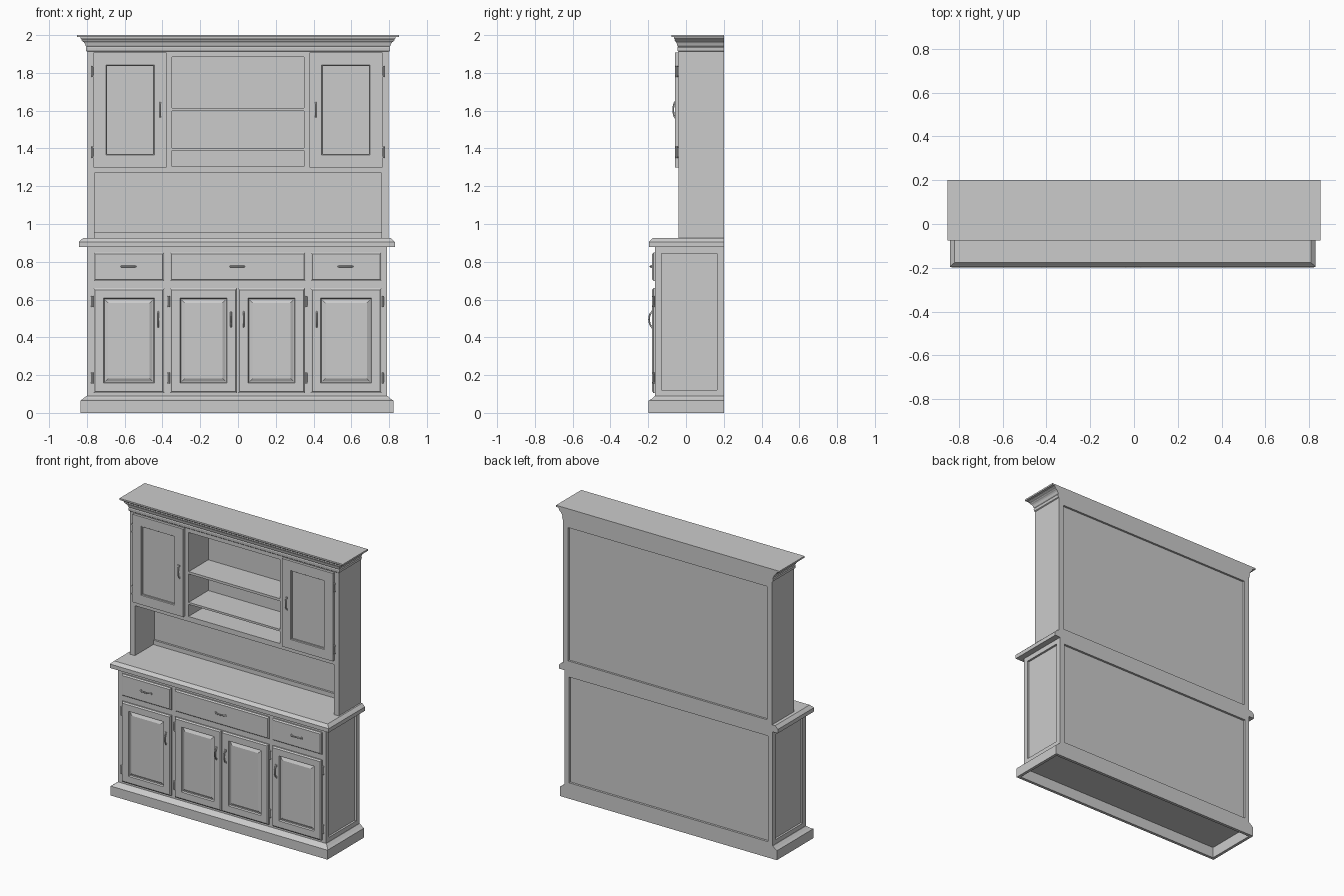
import bpy, bmesh, math
from mathutils import Vector

if "Cube" in bpy.data.objects:
    bpy.data.objects.remove(bpy.data.objects["Cube"])

BACK = 0.2      # rear plane
BX = -0.006     # slight offset of the base unit


def finish(name, bm):
    bmesh.ops.recalc_face_normals(bm, faces=bm.faces)
    me = bpy.data.meshes.new(name)
    bm.to_mesh(me)
    bm.free()
    ob = bpy.data.objects.new(name, me)
    bpy.context.collection.objects.link(ob)
    return ob


def loft(name, rings):
    """Skin successive four-point rings and cap both ends."""
    bm = bmesh.new()
    loops = [[bm.verts.new(p) for p in r] for r in rings]
    for a, b in zip(loops, loops[1:]):
        for i in range(4):
            j = (i + 1) % 4
            bm.faces.new((a[i], a[j], b[j], b[i]))
    bm.faces.new(loops[0])
    bm.faces.new(loops[-1])
    return finish(name, bm)


def box(name, x0, x1, y0, y1, z0, z1):
    ring = lambda z: [(x0, y0, z), (x1, y0, z), (x1, y1, z), (x0, y1, z)]
    return loft(name, [ring(z0), ring(z1)])


def moulding(name, profile, cx=0.0):
    """Stack of (half width, front y, z, back y) rectangles."""
    return loft(name, [[(cx - w, f, z), (cx + w, f, z), (cx + w, b, z), (cx - w, b, z)]
                       for w, f, z, b in profile])


def front_panel(name, x0, x1, z0, z1, steps):
    """Door or drawer front from (inset, y) steps."""
    return loft(name, [[(x0 + i, y, z0 + i), (x1 - i, y, z0 + i),
                        (x1 - i, y, z1 - i), (x0 + i, y, z1 - i)] for i, y in steps])


def handle(name, x, y, z, vertical, out):
    """Bowed pull with two foot plates."""
    cu = bpy.data.curves.new(name, 'CURVE')
    cu.dimensions = '3D'
    cu.bevel_depth = 0.0045
    cu.bevel_resolution = 2
    cu.use_fill_caps = True
    sp = cu.splines.new('POLY')
    n = 12
    sp.points.add(n)
    for i in range(n + 1):
        t = i / n
        along = (t - 0.5) * 0.08
        d = y - (out - 0.0045) * math.sin(math.pi * t) ** 0.6
        p = (x, d, z + along) if vertical else (x + along, d, z)
        sp.points[i].co = (*p, 1)
    tmp = bpy.data.objects.new(name, cu)
    bpy.context.collection.objects.link(tmp)
    me = bpy.data.meshes.new_from_object(tmp.evaluated_get(bpy.context.evaluated_depsgraph_get()))
    bpy.data.objects.remove(tmp)
    ob = bpy.data.objects.new(name, me)
    bpy.context.collection.objects.link(ob)
    for s in (-0.04, 0.04):
        fx, fz = (x, z + s) if vertical else (x + s, z)
        box(name + "_foot", fx - 0.007, fx + 0.007, y - 0.003, y, fz - 0.007, fz + 0.007)


def hinge(name, x, y, z):
    """Barrel hinge with small finials."""
    bm = bmesh.new()
    for r, h, dz in ((0.005, 0.045, 0), (0.0065, 0.007, 0.026), (0.0065, 0.007, -0.026)):
        res = bmesh.ops.create_cone(bm, cap_ends=True, segments=10, radius1=r, radius2=r, depth=h)
        bmesh.ops.translate(bm, verts=res['verts'], vec=Vector((x, y, z + dz)))
    finish(name, bm)


# Plinth, hollow underneath
moulding("plinth", [(0.808, -0.178, 0.075, 0.18), (0.808, -0.178, 0, 0.18),
                    (0.828, -0.198, 0, BACK), (0.828, -0.198, 0.065, BACK),
                    (0.814, -0.18, 0.075, BACK), (0.797, -0.165, 0.09, BACK)], BX)

# Base carcass core, with frames planted on its sides and back
box("base_core", BX - 0.78, BX + 0.78, -0.165, 0.185, 0.085, 0.88)
for s in (-1, 1):
    xa, xb = sorted((BX + s * 0.775, BX + s * 0.794))
    box("base_side_front_stile", xa, xb, -0.165, -0.13, 0.085, 0.88)
    box("base_side_back_stile", xa, xb, 0.165, BACK, 0.085, 0.88)
    box("base_side_bottom_rail", xa, xb, -0.13, 0.165, 0.085, 0.12)
    box("base_side_top_rail", xa, xb, -0.13, 0.165, 0.845, 0.88)
    xa, xb = sorted((BX + s * 0.76, BX + s * 0.785))
    box("base_back_stile", xa, xb, 0.18, BACK, 0.085, 0.88)
for z0, z1 in ((0.085, 0.11), (0.84, 0.88)):
    box("base_back_rail", BX - 0.76, BX + 0.76, 0.18, BACK, z0, z1)

# Worktop
moulding("worktop", [(0.836, -0.196, 0.878, BACK), (0.836, -0.196, 0.905, BACK),
                     (0.828, -0.188, 0.913, BACK), (0.815, -0.177, 0.925, BACK)], BX)

# Drawers
for x0, x1 in ((-0.765, -0.39), (-0.36, 0.358), (0.385, 0.76)):
    front_panel("drawer_front", x0, x1, 0.698, 0.85,
                [(0, -0.16), (0, -0.172), (0.003, -0.173), (0.009, -0.179)])
    handle("drawer_handle", (x0 + x1) / 2 - 0.003, -0.179, 0.775, False, 0.015)

# Raised-panel base doors
raised = [(0, -0.16), (0, -0.173), (0.003, -0.174), (0.009, -0.18), (0.053, -0.18),
          (0.057, -0.169), (0.062, -0.169), (0.078, -0.178)]
for x0, x1, hx, gx in ((-0.765, -0.39, -0.422, -0.771), (-0.36, -0.004, -0.037, -0.366),
                       (0, 0.356, 0.03, 0.363), (0.385, 0.76, 0.417, 0.768)):
    front_panel("base_door", x0, x1, 0.105, 0.66, raised)
    handle("base_door_handle", hx, -0.18, 0.495, True, 0.02)
    for z in (0.185, 0.59):
        hinge("base_hinge", gx, -0.17, z)

# Hutch sides, back and partitions
for s in (-1, 1):
    xa, xb = sorted((s * 0.76, s * 0.798))
    box("hutch_side", xa, xb, -0.04, BACK, 0.92, 1.93)
    xa, xb = sorted((s * 0.35, s * 0.382))
    box("hutch_partition", xa, xb, -0.04, 0.18, 1.27, 1.92)
    xa, xb = sorted((s * 0.35, s * 0.77))
    box("cupboard_top_rail", xa, xb, -0.038, -0.02, 1.87, 1.92)
box("hutch_back", -0.765, 0.765, 0.176, 0.186, 0.92, 1.93)
box("hutch_back_top_rail", -0.765, 0.765, 0.18, BACK, 1.87, 1.93)
box("hutch_back_bottom_rail", -0.765, 0.765, 0.18, BACK, 0.92, 0.95)
box("hutch_back_ledge", -0.765, 0.765, 0.162, 0.18, 0.92, 0.955)

# Shelves and rails
box("hutch_bottom_shelf", -0.765, 0.765, -0.04, 0.18, 1.27, 1.305)
box("lower_shelf", -0.355, 0.355, -0.038, 0.18, 1.388, 1.402)
box("upper_shelf", -0.355, 0.355, -0.038, 0.18, 1.597, 1.614)
box("hutch_top_board", -0.765, 0.765, -0.04, 0.18, 1.885, 1.93)

# Recessed-panel hutch doors
for s in (-1, 1):
    x0, x1 = sorted((s * 0.378, s * 0.765))
    front_panel("hutch_door", x0, x1, 1.30, 1.907,
                [(0, -0.038), (0, -0.058), (0.065, -0.058), (0.068, -0.053),
                 (0.071, -0.053), (0.071, -0.045)])
    handle("hutch_door_handle", s * 0.411, -0.058, 1.605, True, 0.014)
    for z in (1.38, 1.808):
        hinge("hutch_hinge", s * 0.77, -0.049, z)

# Cornice: stepped and coved moulding under a thin cap
cornice = [(0.0, 1.912), (0.006, 1.916), (0.008, 1.934), (0.004, 1.939), (0.009, 1.944),
           (0.011, 1.95), (0.014, 1.957), (0.02, 1.964), (0.027, 1.968), (0.031, 1.973),
           (0.03, 1.978), (0.036, 1.984), (0.036, 1.989), (0.055, 1.989), (0.055, 2.0)]
moulding("cornice", [(0.798 + o, -0.04 - o * 0.65, z, BACK) for o, z in cornice])
